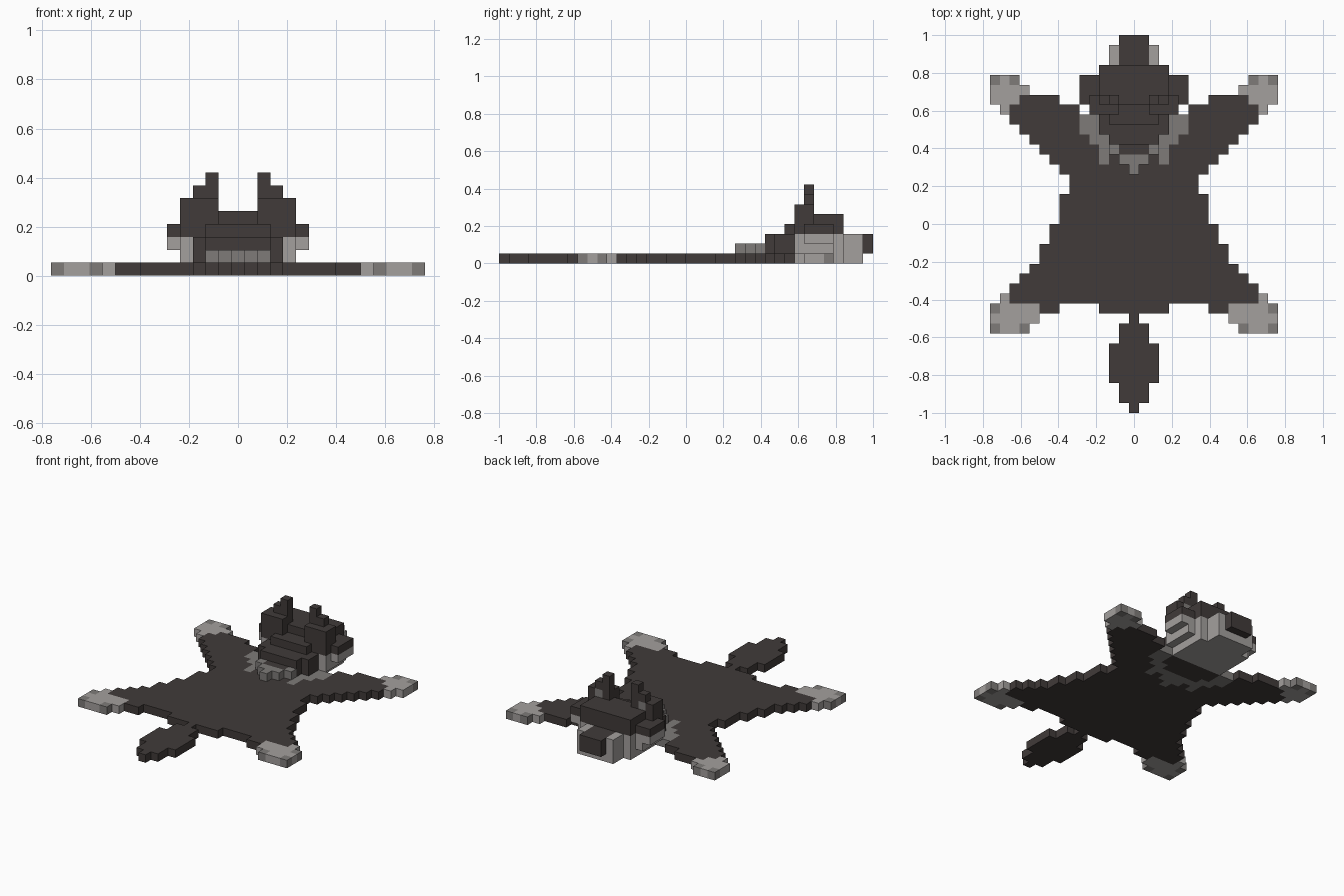
import bpy
import bmesh

if "Cube" in bpy.data.objects:
    bpy.data.objects.remove(bpy.data.objects["Cube"], do_unlink=True)

U = 2 / 38  # one block


def make_material(name, rgb):
    m = bpy.data.materials.new(name)
    m.use_nodes = True
    m.diffuse_color = (*rgb, 1)
    b = m.node_tree.nodes["Principled BSDF"]
    b.inputs["Base Color"].default_value = (*rgb, 1)
    b.inputs["Roughness"].default_value = 0.9
    return m


DARK, MID, LIGHT = 0, 1, 2
MATS = [make_material("dark fur", (0.052, 0.043, 0.041)),
        make_material("mid grey fur", (0.21, 0.198, 0.191)),
        make_material("pale fur", (0.37, 0.35, 0.34))]

blocks = {}  # (column, row, layer) -> (part, colour)


def fill(part, colour, cols, rows, layers=(0, 0)):
    """Fill a box of blocks and its mirror image; ranges are inclusive."""
    for c in range(cols[0], cols[1] + 1):
        for r in range(rows[0], rows[1] + 1):
            for l in range(layers[0], layers[1] + 1):
                for s in (-1, 1):
                    blocks[(s * c, r, l)] = (part, colour)


# Tail
for half, r0, r1 in [(0, 0, 0), (1, 1, 2), (2, 3, 6), (1, 7, 8), (0, 9, 9)]:
    fill("tail", DARK, (0, half), (r0, r1))

# Flat pelt, half width by row
for half, r0, r1 in [(3, 10, 10), (12, 11, 12), (11, 13, 13), (10, 14, 14), (9, 15, 16),
                     (8, 17, 18), (7, 19, 21), (6, 22, 23), (7, 24, 24), (8, 25, 25),
                     (9, 26, 26), (10, 27, 27), (11, 28, 28), (12, 29, 29)]:
    fill("pelt", DARK, (0, half), (r0, r1))
fill("pelt", DARK, (8, 9), (10, 10))
fill("pelt", DARK, (6, 12), (30, 30))
fill("pelt", DARK, (8, 11), (31, 31))

# Hind paws with claws
fill("hind_paws", LIGHT, (11, 14), (8, 8))
fill("hind_paws", LIGHT, (10, 14), (9, 10))
fill("hind_paws", LIGHT, (13, 13), (11, 11))
for c, r in [(14, 8), (11, 8), (14, 10)]:
    fill("hind_paws", MID, (c, c), (r, r))

# Front paws with claws
fill("front_paws", LIGHT, (13, 13), (30, 30))
fill("front_paws", LIGHT, (12, 14), (31, 33))
fill("front_paws", LIGHT, (11, 11), (32, 32))
for c in (12, 14):
    fill("front_paws", MID, (c, c), (33, 33))

# Neck ruff, flat part
for c0, c1, r in [(0, 0, 24), (0, 1, 25), (3, 3, 25), (0, 3, 26), (3, 4, 27), (4, 5, 28), (4, 5, 29)]:
    fill("neck_ruff", MID, (c0, c1), (r, r))
# Neck ruff, raised part
fill("neck_ruff", MID, (0, 0), (24, 24), (1, 1))
fill("neck_ruff", MID, (0, 1), (25, 25), (1, 1))
fill("neck_ruff", MID, (2, 2), (26, 26), (1, 1))
fill("neck_ruff", DARK, (0, 1), (26, 26), (1, 1))

# Back of the head
fill("head", DARK, (0, 2), (27, 27), (1, 2))
fill("head", DARK, (0, 3), (28, 29), (1, 2))
fill("head", DARK, (0, 2), (29, 29), (3, 3))

# Cheeks and jaw
fill("cheeks", LIGHT, (0, 3), (30, 34), (0, 2))
fill("cheeks", LIGHT, (4, 4), (30, 33), (1, 2))
fill("cheeks", LIGHT, (5, 5), (31, 33), (2, 2))

# Crown
fill("head", DARK, (0, 4), (30, 30), (3, 3))
fill("head", DARK, (0, 5), (31, 33), (3, 3))
fill("head", DARK, (0, 3), (34, 34), (3, 3))
fill("head", DARK, (0, 3), (31, 34), (4, 4))

# Snout and nose
fill("snout", LIGHT, (0, 2), (35, 36), (0, 2))
fill("snout", DARK, (0, 1), (35, 36), (2, 2))
fill("nose", DARK, (0, 1), (37, 37), (1, 2))

# Stepped ears with a paler inner block
fill("ears", DARK, (2, 4), (30, 31), (4, 5))
fill("ears", DARK, (2, 3), (31, 31), (6, 6))
fill("ears", DARK, (2, 2), (31, 31), (7, 7))
fill("ears", MID, (3, 3), (31, 31), (5, 5))


def build(part):
    """Make one mesh from the exposed sides of a part's blocks."""
    bm = bmesh.new()
    for pos, (name, colour) in blocks.items():
        if name != part:
            continue
        base = ((pos[0] - 0.5) * U, pos[1] * U - 1, pos[2] * U)
        for axis in range(3):
            a, b = (axis + 1) % 3, (axis + 2) % 3
            for side in (0, 1):
                near = list(pos)
                near[axis] += 2 * side - 1
                if tuple(near) in blocks:
                    continue
                corners = []
                for i, j in ((0, 0), (1, 0), (1, 1), (0, 1)):
                    p = list(base)
                    p[axis] += side * U
                    p[a] += i * U
                    p[b] += j * U
                    corners.append(bm.verts.new(p))
                face = bm.faces.new(corners if side else corners[::-1])
                face.material_index = colour
    bmesh.ops.remove_doubles(bm, verts=bm.verts[:], dist=U * 0.01)
    # Join flat neighbours of the same colour
    bmesh.ops.dissolve_limit(bm, angle_limit=0.01, verts=bm.verts[:], edges=bm.edges[:],
                             delimit={'MATERIAL'})
    bmesh.ops.triangulate(bm, faces=[f for f in bm.faces if len(f.verts) > 4])
    mesh = bpy.data.meshes.new(part)
    bm.to_mesh(mesh)
    bm.free()
    for m in MATS:
        mesh.materials.append(m)
    bpy.context.scene.collection.objects.link(bpy.data.objects.new(part, mesh))


for part in sorted({p for p, _ in blocks.values()}):
    build(part)
